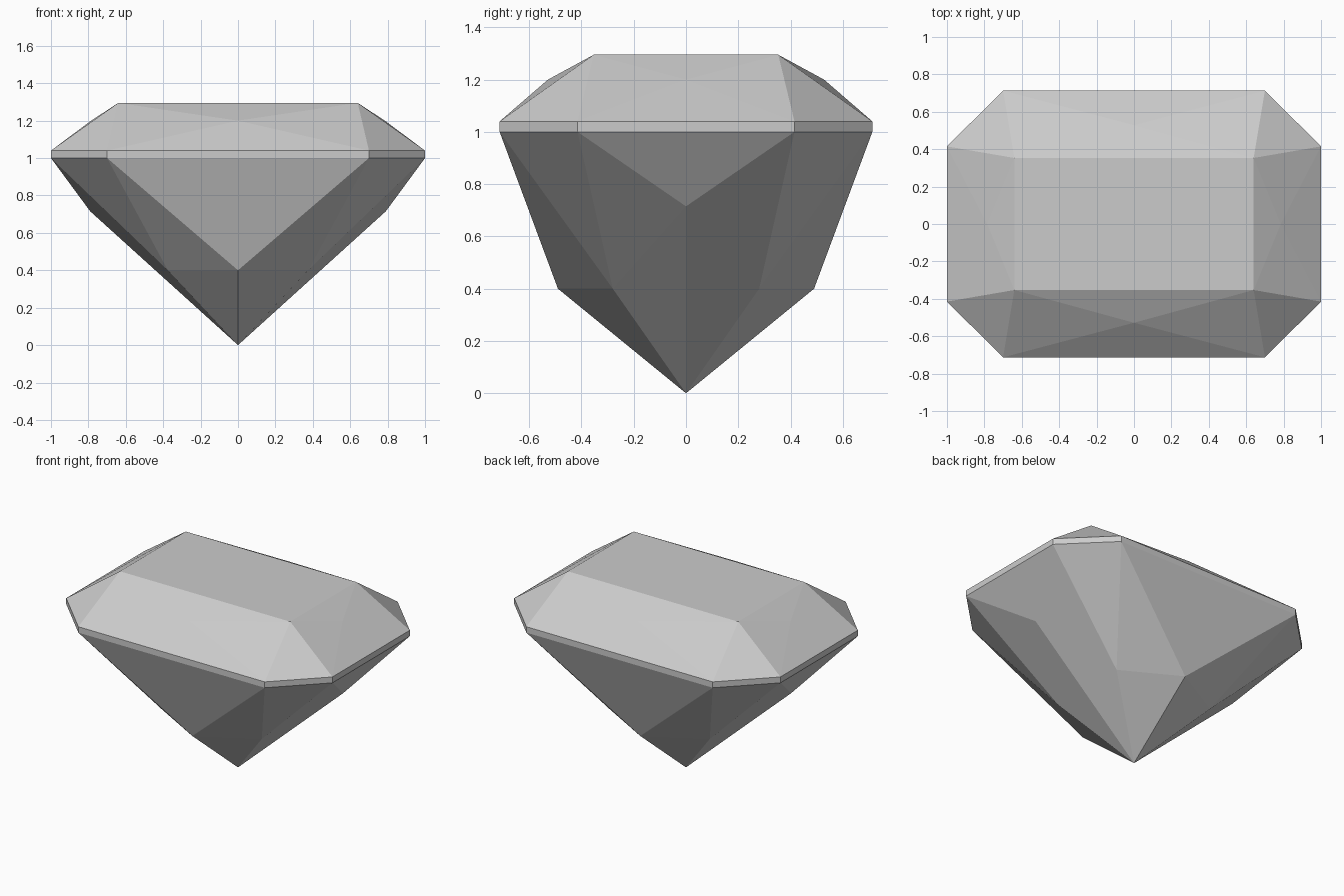
import bpy
import bmesh
import math

if "Cube" in bpy.data.objects:
    bpy.data.objects.remove(bpy.data.objects["Cube"], do_unlink=True)

# Single stone colour
stone = bpy.data.materials.new("pale grey stone")
stone.use_nodes = True
colour = (0.6, 0.6, 0.6, 1.0)
stone.diffuse_color = colour
stone.node_tree.nodes["Principled BSDF"].inputs["Base Color"].default_value = colour

# Facet corners of one quarter, mirrored across x and y
GIRDLE_LOW, GIRDLE_HIGH = 1.0, 1.04
corners = [
    (0.64, 0.353, 1.295),                            # table
    (0.0, 0.528, 1.2), (0.785, 0.0, 1.2),            # crown mid points
    (0.0, 0.49, 0.4), (0.79, 0.0, 0.715),            # pavilion mid points
    (0.375, 0.28, 0.4),                              # pavilion corner
    (0.0, 0.0, 0.0),                                 # bottom tip
]
for z in (GIRDLE_LOW, GIRDLE_HIGH):
    corners += [(0.7, 0.713, z), (1.0, 0.415, z)]    # clipped rectangle
points = {(sx * x, sy * y, z) for x, y, z in corners for sx in (1, -1) for sy in (1, -1)}

# The cut stone is the convex skin around its corners
bm = bmesh.new()
for p in sorted(points):
    bm.verts.new(p)
bmesh.ops.convex_hull(bm, input=bm.verts[:])
bmesh.ops.dissolve_limit(bm, angle_limit=math.radians(0.3), verts=bm.verts[:], edges=bm.edges[:])
bmesh.ops.recalc_face_normals(bm, faces=bm.faces[:])

mesh = bpy.data.meshes.new("gemstone")
bm.to_mesh(mesh)
bm.free()
mesh.materials.append(stone)
gemstone = bpy.data.objects.new("gemstone", mesh)
bpy.context.collection.objects.link(gemstone)
